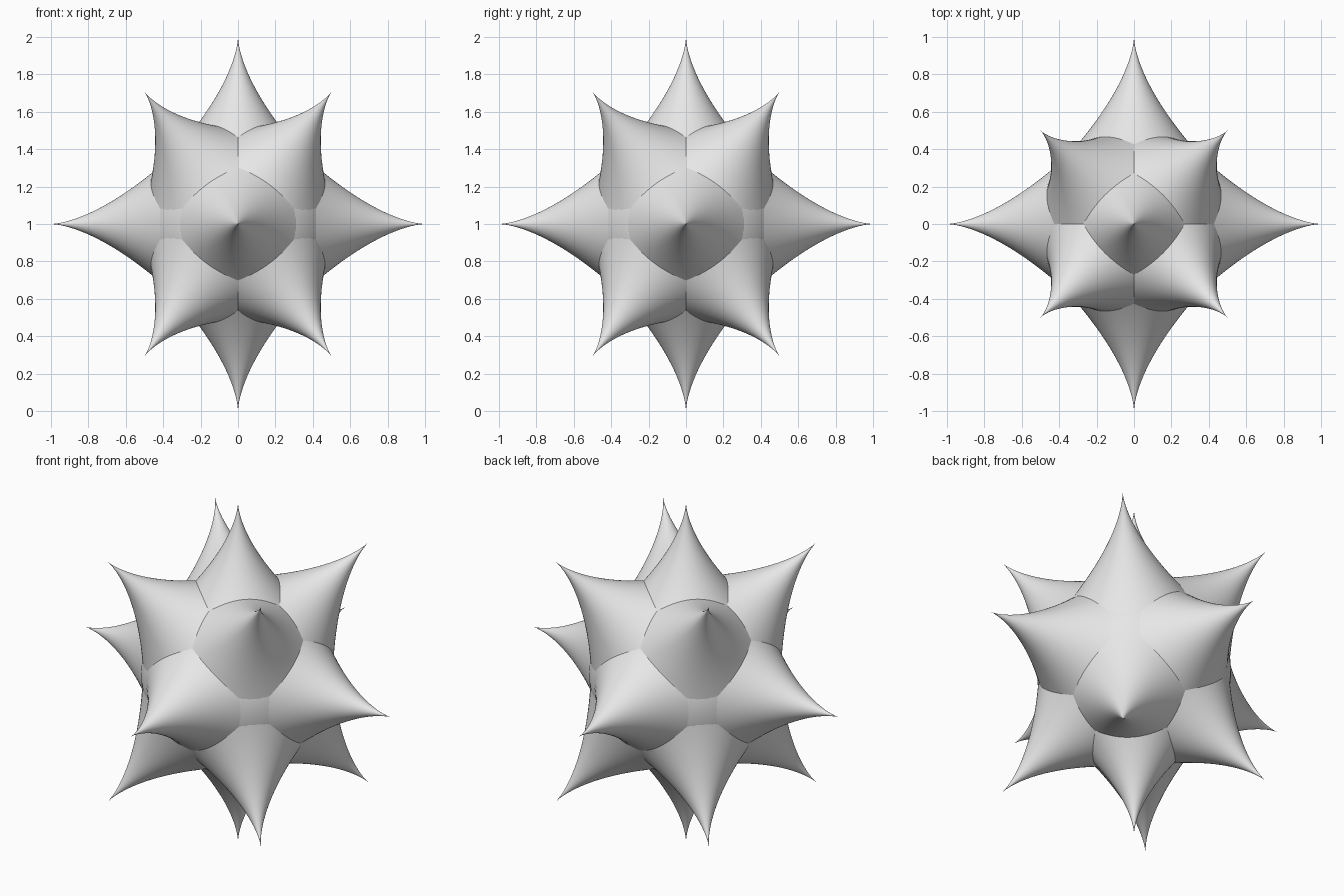
import bpy
import bmesh
import math
from itertools import product
from mathutils import Matrix, Vector

cube = bpy.data.objects.get("Cube")
if cube:
    bpy.data.objects.remove(cube, do_unlink=True)

CENTRE = Vector((0, 0, 1))
SIDES = 64
RINGS = 28
BASE = 0.3          # distance from the centre where each spike starts

grey = bpy.data.materials.new("plain grey")
grey.use_nodes = True
colour = (0.8, 0.8, 0.8, 1)
grey.diffuse_color = colour
grey.node_tree.nodes["Principled BSDF"].inputs["Base Color"].default_value = colour


def add_object(name, bm):
    mesh = bpy.data.meshes.new(name)
    bmesh.ops.recalc_face_normals(bm, faces=bm.faces)
    for face in bm.faces:
        face.smooth = True
    bm.to_mesh(mesh)
    bm.free()
    mesh.materials.append(grey)
    obj = bpy.data.objects.new(name, mesh)
    bpy.context.collection.objects.link(obj)
    obj.location = CENTRE
    return obj


def spike_radius(h):
    return 0.29 * ((1 - h) / 0.56) ** 1.6


def add_spike(name, direction):
    """Concave spike turned around its axis, one unit from centre to tip."""
    bm = bmesh.new()
    profile = []
    for i in range(RINGS + 1):
        h = BASE + (1 - BASE) * i / RINGS
        profile.append(bm.verts.new((spike_radius(h), 0, h)))
    edges = [bm.edges.new(pair) for pair in zip(profile, profile[1:])]
    bmesh.ops.spin(bm, geom=profile + edges, axis=(0, 0, 1), cent=(0, 0, 0),
                   angle=math.tau, steps=SIDES, use_duplicate=False)
    bmesh.ops.remove_doubles(bm, verts=bm.verts, dist=0.0001)
    turn = Vector((0, 0, 1)).rotation_difference(direction)
    bmesh.ops.transform(bm, matrix=turn.to_matrix().to_4x4(), verts=bm.verts)
    return add_object(name, bm)


# Round core filling the gaps between spikes
core = bmesh.new()
bmesh.ops.create_uvsphere(core, u_segments=64, v_segments=32, radius=0.52)
add_object("core", core)

# Six spikes along the main axes
axes = {
    "left_spike": (1, 0, 0), "right_spike": (-1, 0, 0),
    "back_spike": (0, 1, 0), "front_spike": (0, -1, 0),
    "top_spike": (0, 0, 1), "bottom_spike": (0, 0, -1),
}
for name, axis in axes.items():
    add_spike(name, Vector(axis))

# Eight spikes between them, raised or lowered by 45 degrees
for x, y, z in product((1, -1), repeat=3):
    name = "_".join(("upper" if z > 0 else "lower", "back" if y > 0 else "front",
                     "left" if x > 0 else "right", "spike"))
    add_spike(name, Vector((x * 0.5, y * 0.5, z * math.sqrt(0.5))))
